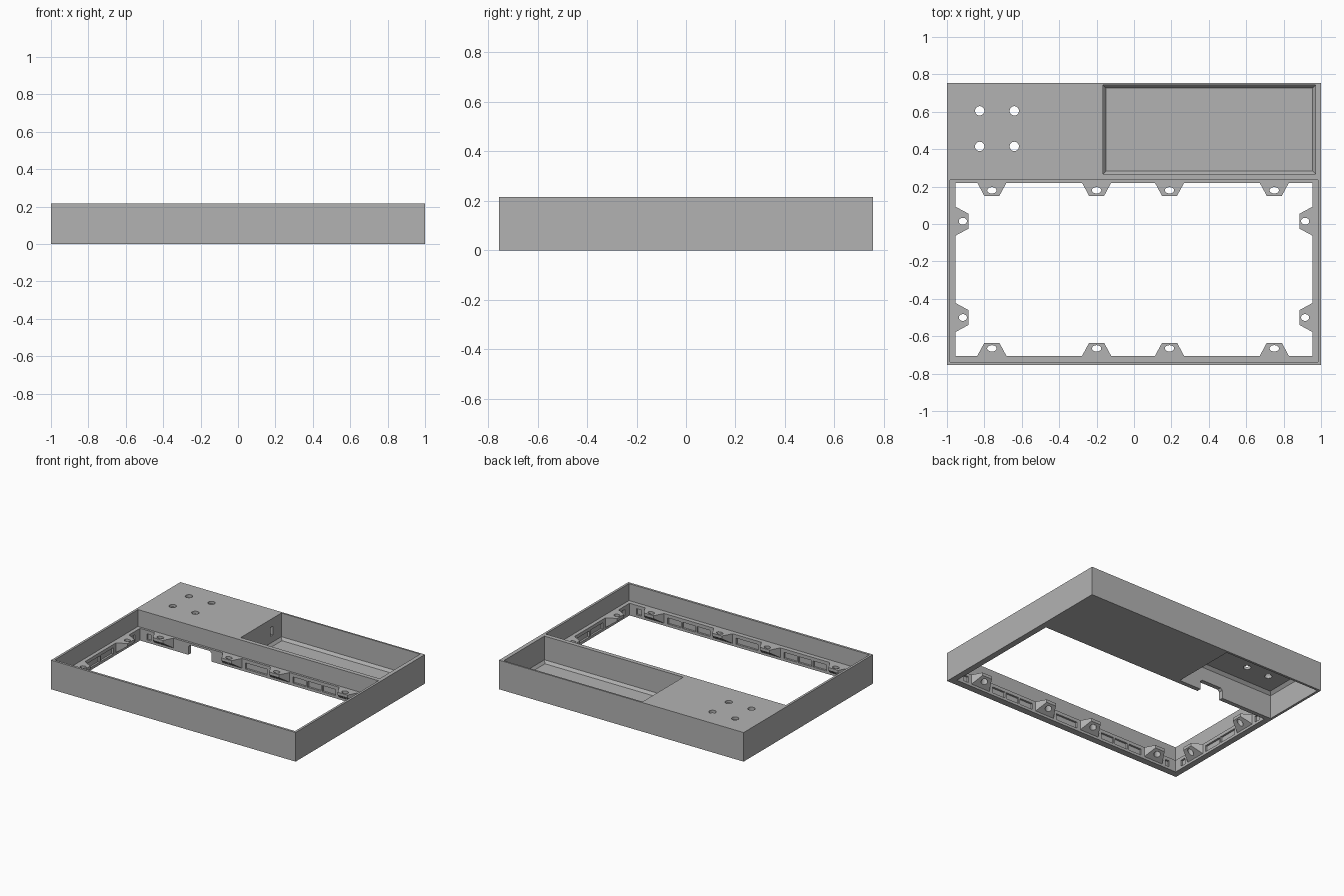
import bpy, bmesh, math
from mathutils import Vector

cube = bpy.data.objects.get("Cube")
if cube:
    bpy.data.objects.remove(cube, do_unlink=True)

grey = bpy.data.materials.new("plain grey")
grey.use_nodes = True
grey.diffuse_color = (0.45, 0.45, 0.45, 1)
grey.node_tree.nodes["Principled BSDF"].inputs["Base Color"].default_value = (0.45, 0.45, 0.45, 1)


def hull(name, points):
    """Convex solid around the given points."""
    bm = bmesh.new()
    for p in points:
        bm.verts.new(p)
    bmesh.ops.convex_hull(bm, input=bm.verts)
    bmesh.ops.dissolve_limit(bm, angle_limit=0.01, verts=bm.verts, edges=bm.edges)
    bmesh.ops.recalc_face_normals(bm, faces=bm.faces)
    mesh = bpy.data.meshes.new(name)
    bm.to_mesh(mesh)
    bm.free()
    obj = bpy.data.objects.new(name, mesh)
    mesh.materials.append(grey)
    bpy.context.collection.objects.link(obj)
    return obj


def box(name, x0, x1, y0, y1, z0, z1, inset=0, chamfer=0, top=False):
    """Box, optionally with its bottom (or top) edges chamfered inward."""
    def ring(z, d):
        return [(x, y, z) for x in (x0 + d, x1 - d) for y in (y0 + d, y1 - d)]
    if not inset:
        return hull(name, ring(z0, 0) + ring(z1, 0))
    end, mid, far = (z1, z1 - chamfer, z0) if top else (z0, z0 + chamfer, z1)
    return hull(name, ring(end, inset) + ring(mid, 0) + ring(far, 0))


def drum(name, x, y, z0, z1, rx, ry, sides=24):
    turns = [2 * math.pi * i / sides for i in range(sides)]
    return hull(name, [(x + rx * math.cos(a), y + ry * math.sin(a), z)
                       for a in turns for z in (z0, z1)])


def cut(obj, cutter):
    mod = obj.modifiers.new("cut", "BOOLEAN")
    mod.operation = "DIFFERENCE"
    mod.solver = "EXACT"
    mod.object = cutter
    bpy.context.view_layer.objects.active = obj
    bpy.ops.object.modifier_apply(modifier=mod.name)
    bpy.data.objects.remove(cutter, do_unlink=True)


H = 0.215          # overall height
LEDGE = 0.09       # top of the mounting ledge
X_IN, Y_FRONT, Y_REAR = 0.955, -0.705, 0.22

# Main casing with the large opening and its recessed ledge
case = box("casing", -1, 1, -0.755, 0.755, 0, H)
cut(case, box("recess_cutter", -0.983, 0.983, -0.738, 0.236, LEDGE, 1))
cut(case, box("opening_cutter", -X_IN, X_IN, Y_FRONT, Y_REAR, -1, 1))

# Open storage tray with a chamfered floor
cut(case, box("tray_cutter", -0.165, 0.97, 0.268, 0.742, 0.02, 1, 0.015, 0.02))

# Hollow bay below the deck, with a cable notch and a side port
cut(case, box("bay_cutter", -0.982, -0.19, 0.252, 0.738, -1, 0.195, 0.02, 0.02, True))
cut(case, box("notch_cutter", -0.56, -0.37, 0.1, 0.3, -1, 0.075, 0.015, 0.015, True))
cut(case, box("port_cutter", -0.25, -0.1, 0.615, 0.645, 0.09, 0.155))

# Control holes in the deck
for x in (-0.825, -0.64):
    for y in (0.605, 0.415):
        cut(case, drum("hole_cutter", x, y, 0.1, 1, 0.025, 0.025))

# Each side: name, base origin, direction along it, inward direction, tab places
X, Y = Vector((1, 0, 0)), Vector((0, 1, 0))
long_tabs, short_tabs = (-0.76, -0.2, 0.19, 0.75), (-0.5, 0.015)
sides = (("front", Y * Y_FRONT, X, Y, long_tabs, X_IN, -X_IN),
         ("rear", Y * Y_REAR, X, -Y, long_tabs, X_IN, -X_IN),
         ("left", X * X_IN, Y, -X, short_tabs, Y_REAR, Y_FRONT),
         ("right", X * -X_IN, Y, X, short_tabs, Y_REAR, Y_FRONT))


def local(origin, along, inward, a, b, z):
    return origin + along * a + inward * b + Vector((0, 0, z))


for name, origin, along, inward, places, hi, lo in sides:
    # Shallow pockets with ribs between the tabs
    stops = [lo - 0.05, *places, hi + 0.05]
    for start, end in zip(stops, stops[1:]):
        start, end = start + 0.1, end - 0.1
        count = max(1, round((end - start) / 0.13))
        step = (end - start) / count
        for i in range(count):
            a0, a1 = start + i * step + 0.006, start + (i + 1) * step - 0.006
            if name == "rear" and a1 > -0.58 and a0 < -0.35:
                continue
            cut(case, hull("pocket_cutter", [
                local(origin, along, inward, a, b, z)
                for a in (a0, a1) for b in (-0.014, 0.02) for z in (0.02, 0.065)]))

    # Screw tabs, tapered on the underside
    for i, a in enumerate(places):
        outline = []
        for half, b, z in ((0.08, -0.004, 0.015), (0.04, 0.07, 0.068)):
            for s in (-half, half):
                outline += [local(origin, along, inward, a + s, b, z),
                            local(origin, along, inward, a + s, b, LEDGE)]
        tab = hull(f"{name}_tab_{i + 1}", outline)
        c = local(origin, along, inward, a, 0.04, 0)
        rx, ry = (0.025, 0.017) if along == X else (0.022, 0.018)
        cut(tab, drum("screw_cutter", c.x, c.y, -0.2, 0.3, rx, ry))
